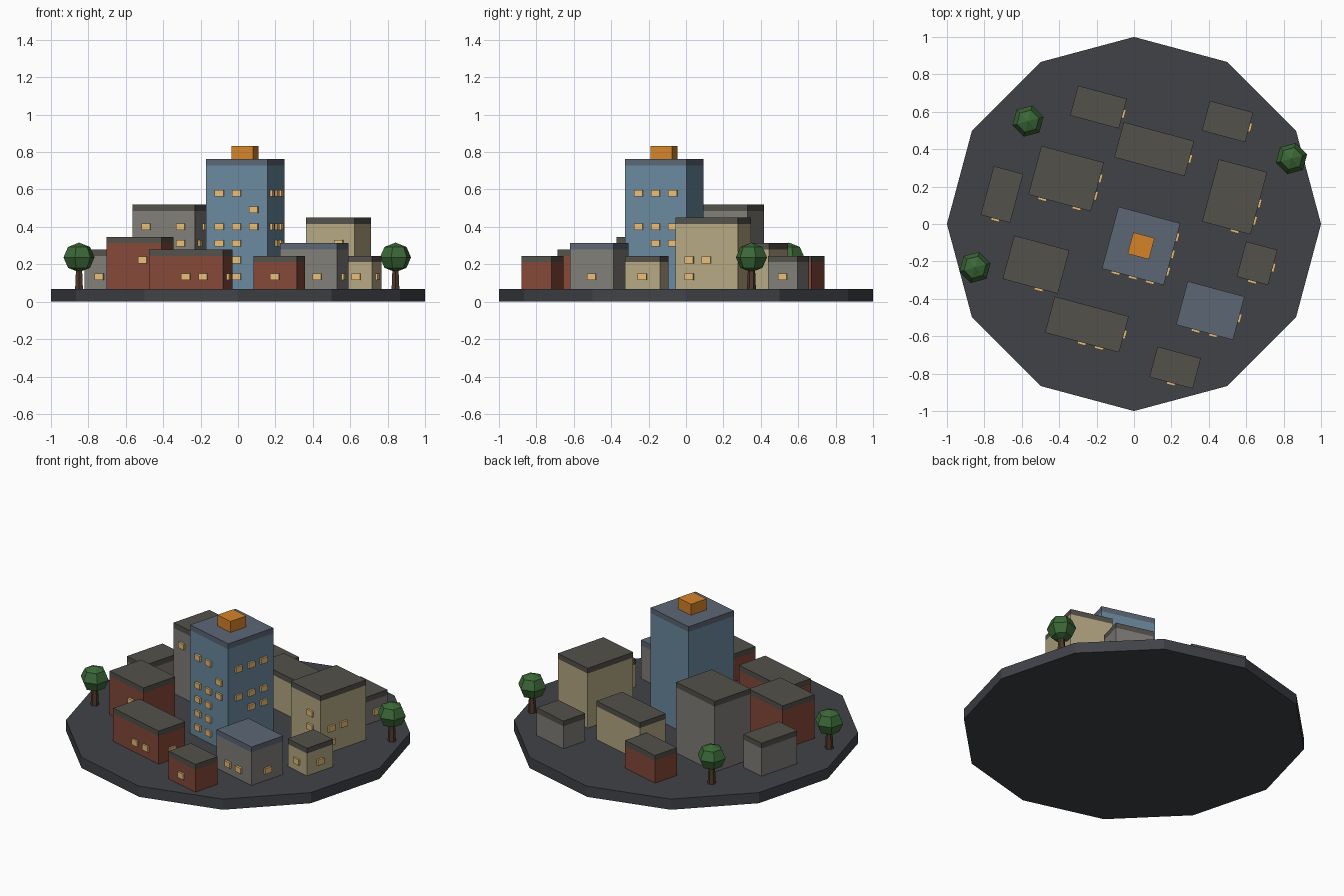
import bpy, bmesh, math
from mathutils import Matrix, Vector

if "Cube" in bpy.data.objects:
    bpy.data.objects.remove(bpy.data.objects["Cube"])

GROUND = 0.068      # top of the base plate
ROOF = 0.034        # roof slab thickness
TURN = Matrix.Rotation(math.radians(-15), 4, 'Z')


def material(name, r, g, b):
    m = bpy.data.materials.new(name)
    m.diffuse_color = [(c / 255) ** 2.2 for c in (r, g, b)] + [1]
    m.use_nodes = True
    m.node_tree.nodes["Principled BSDF"].inputs["Base Color"].default_value = m.diffuse_color
    return m


MATS = {
    'plate': material('plate', 66, 68, 73),
    'blue': material('blue', 106, 136, 156),
    'grey': material('grey', 128, 125, 120),
    'red': material('red', 132, 74, 60),
    'beige': material('beige', 180, 166, 130),
    'roof_brown': material('roof_brown', 84, 82, 75),
    'roof_blue': material('roof_blue', 92, 102, 116),
    'glow': material('glow', 232, 188, 120),
    'orange': material('orange', 212, 130, 46),
    'bark': material('bark', 80, 60, 48),
    'leaf': material('leaf', 62, 104, 58),
}


def finish(bm, name, mat, matrix=Matrix()):
    me = bpy.data.meshes.new(name)
    bm.to_mesh(me)
    bm.free()
    me.materials.append(MATS[mat])
    ob = bpy.data.objects.new(name, me)
    ob.matrix_world = matrix
    bpy.context.collection.objects.link(ob)
    return ob


def add_box(bm, centre, size):
    bmesh.ops.create_cube(bm, size=1, matrix=Matrix.Translation(centre) @ Matrix.Diagonal((*size, 1)))


def box(name, mat, place, size, z0, z1):
    bm = bmesh.new()
    add_box(bm, (0, 0, (z0 + z1) / 2), (*size, z1 - z0))
    return finish(bm, name, mat, place)


def prism(name, mat, sides, r0, r1, z0, z1, x=0, y=0):
    bm = bmesh.new()
    bmesh.ops.create_cone(bm, cap_ends=True, segments=sides, radius1=r0, radius2=r1, depth=z1 - z0)
    return finish(bm, name, mat, Matrix.Translation((x, y, (z0 + z1) / 2)))


def building(name, wall, x, y, w, d, top, front=(), right=(), roof='roof_brown'):
    """Walls, roof slab and lit windows given as (offset along wall, storey)."""
    place = Matrix.Translation((x, y, 0)) @ TURN
    box(name + '_walls', wall, place, (w, d), GROUND, top - ROOF)
    box(name + '_roof', roof, place, (w, d), top - ROOF, top)
    bm = bmesh.new()
    for u, s in front:
        add_box(bm, (u, -d / 2, 0.133 + 0.0895 * s), (0.048, 0.024, 0.036))
    for u, s in right:
        add_box(bm, (w / 2, u, 0.133 + 0.0895 * s), (0.024, 0.048, 0.036))
    if front or right:
        finish(bm, name + '_windows', 'glow', place)
    else:
        bm.free()
    return place


# round base plate
prism('base_plate', 'plate', 12, 1, 1, 0, GROUND)

# central tower with rooftop box
c = 0.095
tower = building('tower', 'blue', 0.038, -0.117, 0.342, 0.342, 0.762,
                 front=[(-c, 5), (0, 5), (c, 4), (-c, 3), (0, 3), (c, 3), (-c, 2), (0, 2),
                        (-c, 1), (0, 1), (-c, 0), (0, 0)],
                 right=[(-c, 5), (0, 5), (c, 5), (-c, 3), (0, 3), (c, 3), (0, 2), (c, 2)],
                 roof='roof_blue')
box('rooftop_box', 'orange', tower, (0.118, 0.118), 0.762, 0.832)

# surrounding blocks
building('back_left_house', 'red', -0.19, 0.625, 0.27, 0.165, 0.245, right=[(0, 0)])
building('back_block', 'beige', 0.108, 0.40, 0.39, 0.195, 0.314, right=[(0, 0)])
building('back_right_house', 'grey', 0.50, 0.548, 0.24, 0.165, 0.245, right=[(0, 0)])
building('tall_block', 'grey', -0.363, 0.243, 0.346, 0.27, 0.52,
         front=[(-c, 3), (c, 3), (c, 2), (c, 1)], right=[(0.048, 3), (-0.048, 2)])
building('left_house', 'grey', -0.706, 0.158, 0.163, 0.27, 0.279, front=[(0, 0)])
building('right_block', 'beige', 0.538, 0.145, 0.268, 0.345, 0.45,
         front=[(0.048, 2), (0.048, 1)], right=[(-c, 1), (0, 1), (-c, 0)])
building('right_house', 'beige', 0.658, -0.21, 0.173, 0.195, 0.245,
         front=[(0, 0)], right=[(0, 0)])
building('front_right_block', 'grey', 0.408, -0.463, 0.315, 0.24, 0.314,
         front=[(-0.048, 0), (0.048, 0)], right=[(0, 0)], roof='roof_blue')
building('front_house', 'red', 0.22, -0.768, 0.24, 0.168, 0.245, front=[(0, 0)])
building('left_block', 'red', -0.524, -0.217, 0.305, 0.24, 0.347, front=[(0.048, 1)])
building('front_left_block', 'red', -0.252, -0.537, 0.41, 0.2, 0.279,
         front=[(0, 0), (c, 0)], right=[(0, 0)])

# trees
for i, (x, y) in enumerate([(-0.567, 0.55), (0.842, 0.35), (-0.85, -0.232)]):
    prism(f'tree_trunk_{i}', 'bark', 6, 0.024, 0.018, GROUND, 0.19, x, y)
    bm = bmesh.new()
    bmesh.ops.create_uvsphere(bm, u_segments=6, v_segments=4, radius=1)
    finish(bm, f'tree_crown_{i}', 'leaf',
           Matrix.Translation((x, y, 0.237)) @ Matrix.Rotation(math.radians(-15), 4, 'Z')
           @ Matrix.Diagonal((0.086, 0.086, 0.079, 1)))
